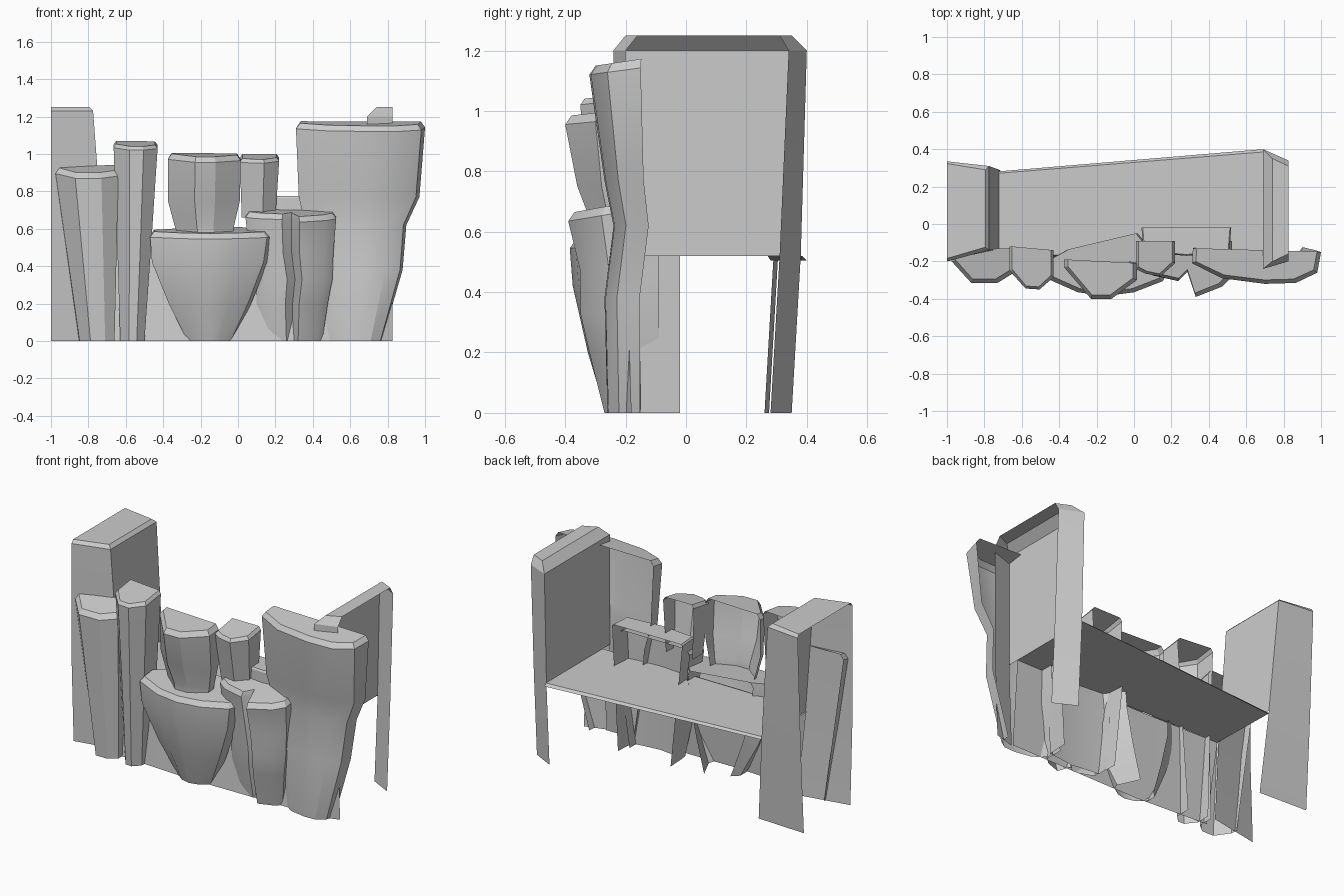
import bpy, math

if "Cube" in bpy.data.objects:
    bpy.data.objects.remove(bpy.data.objects["Cube"])

def make(name, verts, faces):
    me = bpy.data.meshes.new(name)
    me.from_pydata(verts, [], faces)
    me.update()
    ob = bpy.data.objects.new(name, me)
    bpy.context.collection.objects.link(ob)
    bpy.context.view_layer.objects.active = ob
    ob.select_set(True)
    bpy.ops.object.shade_smooth_by_angle(angle=math.radians(25))
    ob.select_set(False)
    return ob

def loft(name, rings, cap=True):
    """Open-backed shell through rings of equal length, last ring capped."""
    n = len(rings[0])
    verts = [p for r in rings for p in r]
    faces = [(k*n+i, k*n+i+1, (k+1)*n+i+1, (k+1)*n+i)
             for k in range(len(rings)-1) for i in range(n-1)]
    if cap:
        faces.append(tuple(range((len(rings)-1)*n, len(rings)*n)))
    return make(name, verts, faces)

def rock(name, plan, top, levels, rise=0.03, bevel=0.03):
    """plan: x,y outline at the top, left back round the front to right back.
    levels: (z, left x, right x, front y shift, whole y shift) from the bottom up."""
    x0, x1 = min(p[0] for p in plan), max(p[0] for p in plan)
    yb, yf = max(p[1] for p in plan), min(p[1] for p in plan)
    cx = (x0+x1)/2
    tilt = lambda y: rise*(y-yf)/(yb-yf)
    rings = []
    for z, a, b, dy, sh in levels:
        rings.append([(a+(x-x0)/(x1-x0)*(b-a), y+sh+dy*(yb-y)/(yb-yf), z)
                      for x, y in plan])
    rings.append([(x, y, top-bevel+tilt(y)) for x, y in plan])
    s = 1-2*bevel*0.7/(x1-x0)
    rings.append([(cx+(x-cx)*s, y+bevel*0.7*(yb-y)/(yb-yf), top+tilt(y))
                  for x, y in plan])
    return loft(name, rings)

# Tall columns on the left
rock("left_column", [(-.98, -.14), (-.975, -.20), (-.87, -.315), (-.73, -.315), (-.64, -.26), (-.64, -.13)],
     .90, [(0, -.85, -.66, .05, 0)], .04)
rock("narrow_column", [(-.665, -.12), (-.665, -.25), (-.58, -.345), (-.505, -.35), (-.43, -.285), (-.43, -.14)],
     1.04, [(0, -.63, -.50, .08, 0), (.5, -.645, -.465, .04, 0)], .03, .02)

# Stacked boulders in the centre
rock("lower_boulder", [(-.36, -.14), (-.47, -.20), (-.47, -.29), (-.30, -.365), (-.15, -.385), (.0, -.365),
                       (.155, -.305), (.18, -.25), (.02, -.05)],
     .575, [(0, -.27, -.03, .12, 0), (.20, -.37, .07, .06, 0), (.42, -.46, .16, .01, 0)], .035)
rock("upper_boulder", [(-.375, -.19), (-.375, -.23), (-.23, -.40), (-.12, -.40), (.015, -.30), (.015, -.21)],
     .985, [(.56, -.32, -.03, .09, 0), (.62, -.34, -.02, .09, 0), (.75, -.375, .01, .04, 0)], .02)
rock("small_boulder", [(.01, -.09), (.01, -.24), (.06, -.265), (.14, -.28), (.22, -.21), (.22, -.09)],
     .97, [(.66, .02, .20, .06, 0)], .03, .02)

# Notched rock and the ledge behind it
rock("notched_rock", [(.04, -.09), (.04, -.235), (.10, -.275), (.235, -.305), (.285, -.255), (.33, -.39),
                      (.47, -.335), (.525, -.28), (.525, -.09)],
     .665, [(0, .13, .45, .12, 0), (.20, .10, .48, .07, 0), (.33, .10, .505, .04, 0), (.47, .06, .51, .04, 0)], .05)
rock("back_ledge", [(.04, -.02), (.05, -.15), (.28, -.17), (.51, -.15), (.52, -.02)],
     .775, [(0, .12, .48, 0, 0)], 0, .01)

# Broad slab on the right
rock("right_slab", [(.315, -.13), (.31, -.21), (.47, -.29), (.70, -.32), (.865, -.315), (.98, -.26), (1.0, -.15)],
     1.15, [(0, .46, .77, .07, -.01), (.38, .40, .88, .06, -.01), (.62, .36, .90, .06, .02), (.77, .325, .97, .045, .005)], .025)

# End blocks: front, inner wall and back over the platform, open outside
def end_block(name, xo, xi, xi0, front, back, b, h):
    fo, fi = front
    bo, bi = back
    s = 1 if xi > xo else -1
    xm = xi0+(xi-xi0)*.43
    low = [(xo, fo+.02, 0), (xi0, fi+.02, 0), (xi0, bi-.05, 0), (xo, bo-.06, 0)]
    mid = [(xo, fo, .52), (xm, fi, .52), (xm, bi-.02, .52), (xo, bo-.03, .52)]
    rim = [(xo, fo, 1.25-h), (xi, fi, 1.25-h), (xi, bi, 1.25-h), (xo, bo, 1.25-h)]
    cap = [(xo, fo+h*.8, 1.25), (xi-s*b, fi+h*.8, 1.25), (xi-s*b, bi-h, 1.25), (xo, bo-h*.6, 1.25)]
    faces = [(0, 1, 5, 4), (2, 3, 7, 6), (12, 13, 14, 15)]
    faces += [(k*4+i, k*4+i+1, k*4+i+5, k*4+i+4) for k in (1, 2) for i in range(3)]
    make(name, low+mid+rim+cap, faces)

end_block("left_block", -1.0, -.775, -.68, (-.20, -.14), (.335, .31), .02, .02)
end_block("right_block", .825, .69, .69, (-.20, -.24), (.34, .40), .05, .05)

# Platform with a thin rear lip, and the wall below its front
pl = [[(-.73, -.16, .52), (.69, -.17, .52)],
      [(-.74, .27, .52), (.69, .385, .52)],
      [(-.74, .28, .505), (.69, .40, .505)]]
loft("platform", pl, cap=False)
loft("front_wall", [[(-.68, -.19, 0), (-.2, -.22, 0), (.69, -.21, 0)],
                    [(-.73, -.16, .52), (-.2, -.17, .52), (.69, -.17, .52)]], cap=False)
